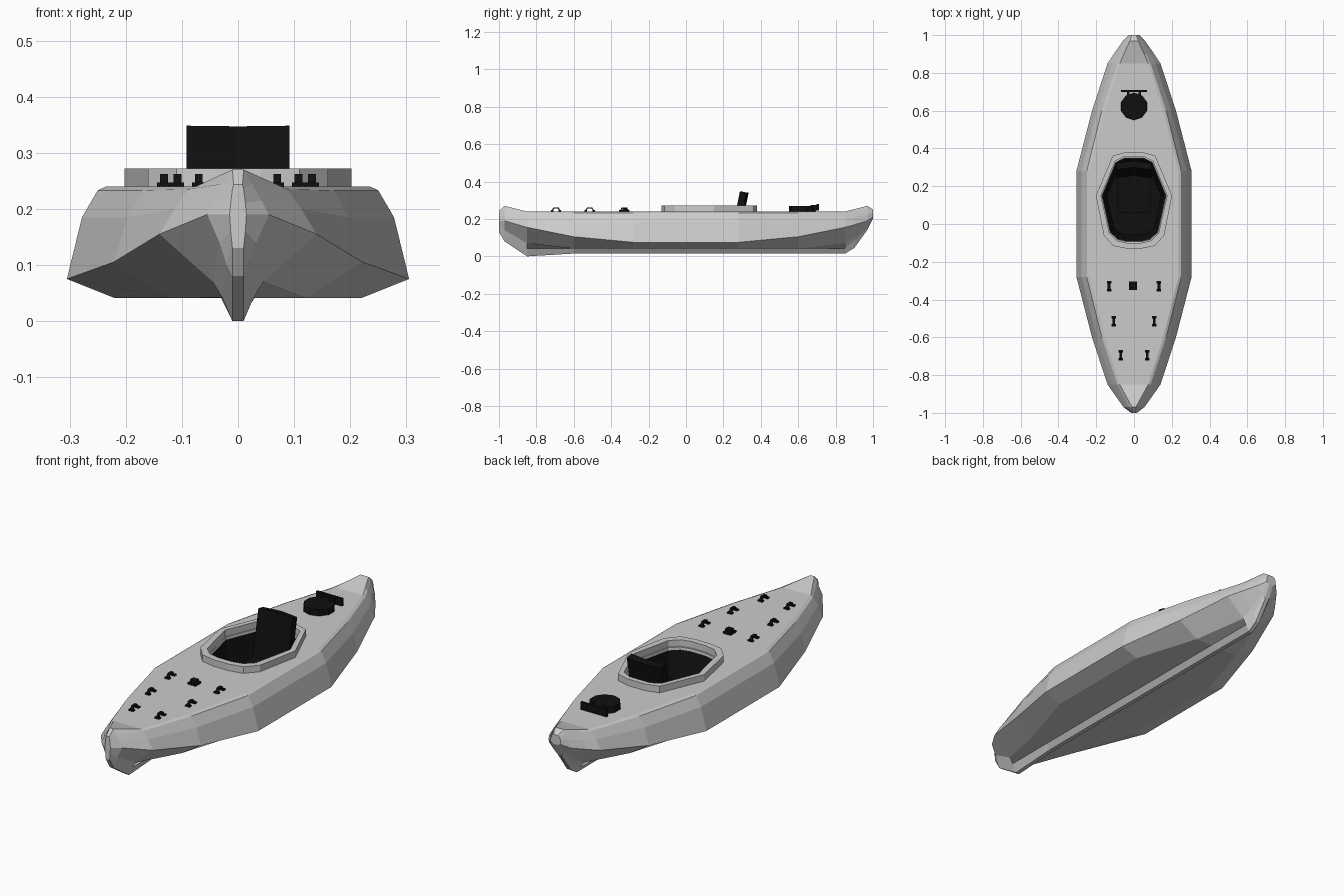
import bpy, bmesh, math
from mathutils import Matrix, Vector

if "Cube" in bpy.data.objects:
    bpy.data.objects.remove(bpy.data.objects["Cube"])

black = bpy.data.materials.new("black plastic")
black.diffuse_color = (0.005, 0.005, 0.005, 1)
black.use_nodes = True
black.node_tree.nodes["Principled BSDF"].inputs["Base Color"].default_value = black.diffuse_color


def finish(name, bm, mat=None):
    bmesh.ops.recalc_face_normals(bm, faces=bm.faces)
    me = bpy.data.meshes.new(name)
    bm.to_mesh(me)
    bm.free()
    ob = bpy.data.objects.new(name, me)
    bpy.context.collection.objects.link(ob)
    if mat:
        me.materials.append(mat)
    return ob


def loft(name, loops, mat=None, caps=True, closed=False):
    bm = bmesh.new()
    rings = [[bm.verts.new(p) for p in lp] for lp in loops]
    pairs = list(zip(rings, rings[1:])) + ([(rings[-1], rings[0])] if closed else [])
    n = len(rings[0])
    for a, b in pairs:
        for i in range(n):
            j = (i + 1) % n
            bm.faces.new((a[i], a[j], b[j], b[i]))
    if caps:
        bm.faces.new(rings[0])
        bm.faces.new(rings[-1])
    return finish(name, bm, mat)


def add_box(bm, c, s, tilt=0):
    m = Matrix.Translation(c) @ Matrix.Rotation(tilt, 4, 'X') @ Matrix.Diagonal((*s, 1))
    bmesh.ops.create_cube(bm, size=1, matrix=m)


# Hull half sections: deck, sheer, side, chine, bottom, keel root, keel edge
mid = [(.235, .24), (.25, .233), (.278, .185), (.305, .075), (.22, .041), (.03, .041), (.01, .015)]
quarter = [(.155, .24), (.17, .233), (.197, .185), (.222, .105), (.12, .041), (.03, .041), (.01, .015)]
end = [(.075, .24), (.088, .235), (.113, .2), (.14, .155), (.045, .07), (.028, .042), (.01, .014)]
bow = [(.01, .27), (.025, .245), (.042, .215), (.055, .19), (.033, .14), (.02, .1), (.01, .08)]
stem = [(.008, .243), (.01, .235), (.013, .21), (.015, .19), (.013, .16), (.011, .14), (.01, .13)]
stern = [(.022, .27), (.032, .25), (.046, .225), (.058, .19), (.03, .16), (.018, .148), (.01, .142)]
tail = [(.012, .25), (.02, .245), (.026, .23), (.028, .21), (.02, .207), (.014, .205), (.01, .203)]
aft = [tuple(.6 * a + .4 * b for a, b in zip(p, q)) for p, q in zip(end, stern)]
aft[-1] = (.01, .045)
stations = [(-1, stem), (-.97, bow), (-.85, end[:-1] + [(.01, 0)]), (-.6, quarter), (-.28, mid),
            (.28, mid), (.6, quarter), (.85, end), (.9, aft), (.97, stern), (1, tail)]
hull = loft("hull", [[(x, y, z) for x, z in h] + [(-x, y, z) for x, z in reversed(h)]
                     for y, h in stations])

# Cockpit outlines
def outline(half, z, k=1):
    cy = .127
    pts = half + [(-x, y) for x, y in reversed(half)]
    return [(x * k, cy + (y - cy) * k, z) for x, y in pts]


inner = [(.055, .355), (.1, .332), (.175, .15), (.13, -.05), (.09, -.088), (.04, -.1)]
outer = [(.045, .38), (.112, .362), (.202, .15), (.16, -.06), (.11, -.116), (.04, -.13)]

# Cockpit opening
cutter = loft("cockpit_cutter", [outline(inner, .09, .9), outline(inner, .3, 1)])
mod = hull.modifiers.new("cockpit", 'BOOLEAN')
mod.object = cutter
mod.solver = 'EXACT'
bpy.context.view_layer.objects.active = hull
bpy.ops.object.modifier_apply(modifier=mod.name)
bpy.data.objects.remove(cutter)

# Raised cockpit rim
loft("cockpit_rim", [outline(outer, .236), outline(outer, .272),
                     outline(inner, .272), outline(inner, .236)], caps=False, closed=True)

# Black cockpit lining
bm = bmesh.new()
rings = [[bm.verts.new(p) for p in outline(inner, z, k)] for z, k in ((.228, .96), (.1, .82))]
n = len(rings[0])
for i in range(n):
    j = (i + 1) % n
    bm.faces.new((rings[0][i], rings[0][j], rings[1][j], rings[1][i]))
bm.faces.new(rings[1])
finish("cockpit_lining", bm, black)

# Seat with tilted, slightly curved backrest
def slab(z, y):
    f = [(-.092, -.012), (0, 0), (.092, -.012)]
    return [(x, y + d, z - d * .1) for x, d in f] + [(x, y + d + .035, z - .006) for x, d in reversed(f)]


loft("backrest", [slab(.11, .253), slab(.347, .3)], black)
bm = bmesh.new()
add_box(bm, (0, .16, .115), (.18, .2, .03))
finish("seat", bm, black)

# Round stern hatch with handle
bm = bmesh.new()
bmesh.ops.create_cone(bm, cap_ends=True, segments=10, radius1=.072, radius2=.07, depth=.032,
                      matrix=Matrix.Translation((0, .622, .254)))
finish("hatch", bm, black)
bm = bmesh.new()
add_box(bm, (0, .704, .262), (.14, .012, .036))
for s in (-1, 1):
    add_box(bm, (s * .03, .685, .26), (.012, .04, .03))
finish("hatch_handle", bm, black)

# Deck fittings: base plate with a small arched bridge
def fitting(name, x, y, turn=0):
    bm = bmesh.new()
    for s in (-1, 1):
        add_box(bm, (0, s * .021, .243), (.024, .014, .008))
        add_box(bm, (0, s * .016, .252), (.014, .006, .018), s * .55)
    add_box(bm, (0, 0, .259), (.014, .026, .006))
    m = Matrix.Rotation(turn, 4, 'Z')
    bmesh.ops.transform(bm, matrix=Matrix.Translation((x, y, 0)) @ m, verts=bm.verts)
    finish(name, bm, black)


for i, (x, y) in enumerate([(.132, -.33), (.108, -.515), (.07, -.695)]):
    fitting(f"deck_fitting_right_{i}", x, y)
    fitting(f"deck_fitting_left_{i}", -x, y)
bm = bmesh.new()
add_box(bm, (-.005, -.327, .244), (.042, .044, .01))
add_box(bm, (-.005, -.327, .255), (.03, .026, .014))
finish("centre_fitting", bm, black)
